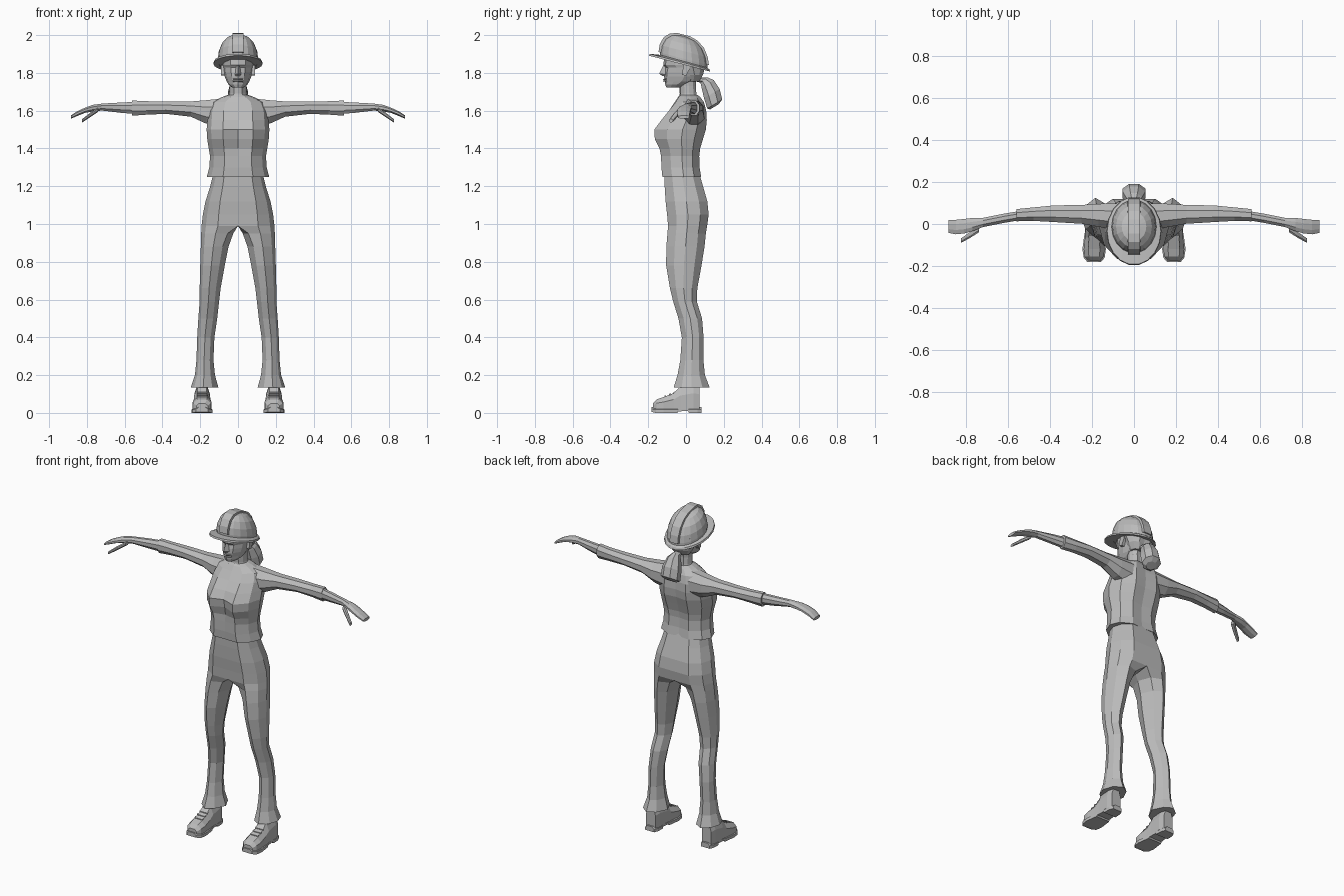
import bpy, bmesh, math
from mathutils import Vector

grey = bpy.data.materials.new("plain grey")
grey.diffuse_color = (0.5, 0.5, 0.5, 1)


def loft(name, rings, mirror=False, caps=True, closed=False):
    """Skin a list of equal-length point rings; optionally mirror over x."""
    bm = bmesh.new()
    vs = [[bm.verts.new(p) for p in r] for r in rings]
    n = len(vs[0])
    pairs = list(zip(vs, vs[1:])) + ([(vs[-1], vs[0])] if closed else [])
    for a, b in pairs:
        for i in range(n):
            j = (i + 1) % n
            bm.faces.new((a[i], a[j], b[j], b[i]))
    if caps and not closed:
        bm.faces.new(vs[0])
        bm.faces.new(vs[-1])
    bmesh.ops.recalc_face_normals(bm, faces=bm.faces)
    # drop inner walls lying on the symmetry plane
    if mirror:
        inner = [f for f in bm.faces if all(abs(v.co.x) < 1e-4 for v in f.verts)]
        bmesh.ops.delete(bm, geom=inner, context='FACES')
    me = bpy.data.meshes.new(name)
    bm.to_mesh(me)
    bm.free()
    me.materials.append(grey)
    ob = bpy.data.objects.new(name, me)
    bpy.context.collection.objects.link(ob)
    if mirror:
        m = ob.modifiers.new("mirror", 'MIRROR')
        m.use_clip = True
        m.merge_threshold = 0.0005
    return ob


def body_ring(z, w, yc, yf, yb):
    """Symmetric 12-point section: centre front, bust/cheek front, back."""
    d = yb - yf
    half = [(0.48 * w, yf), (0.86 * w, yf + 0.25 * d), (w, yf + 0.55 * d),
            (0.85 * w, yb - 0.18 * d), (0.45 * w, yb)]
    return ([(0, yc, z)] + [(x, y, z) for x, y in half] + [(0, yb - 0.03 * d, z)]
            + [(-x, y, z) for x, y in reversed(half)])


def limb_ring(x, y0, y1, z0, z1):
    """Octagonal section across the x axis."""
    cy, cz, ry, rz = (y0 + y1) / 2, (z0 + z1) / 2, (y1 - y0) / 2, (z1 - z0) / 2
    return [(x, cy + ry * math.cos(a) * 1.05, cz + rz * math.sin(a) * 1.05)
            for a in [math.pi * (i + 0.5) / 4 for i in range(8)]]


def leg_ring(z, xi, xo, yf, yb, k):
    """Half-pelvis section (k = 0) turning into a round leg (k = 1)."""
    w, d, ym = xo - xi, yb - yf, (yf + yb) / 2
    pts = [(xi + .22 * k * w, yf + .15 * k * d), (xi + .55 * w, yf),
           (xi + .88 * w, yf + .22 * d), (xo, ym), (xi + .88 * w, yb - .2 * d),
           (xi + .55 * w, yb), (xi + .22 * k * w, yb - .15 * k * d), (xi, ym)]
    return [(x, y, z) for x, y in pts]


# shirt body
loft("shirt", [body_ring(*r) for r in [
    (1.25, .165, -.125, -.125, .08), (1.30, .152, -.128, -.13, .072),
    (1.36, .148, -.128, -.132, .07), (1.40, .155, -.122, -.14, .075),
    (1.45, .163, -.13, -.165, .09), (1.50, .166, -.14, -.168, .105),
    (1.55, .162, -.125, -.13, .11), (1.60, .158, -.09, -.09, .107),
    (1.645, .14, -.06, -.055, .095), (1.672, .085, -.042, -.038, .075),
    (1.684, .052, -.034, -.026, .06)]])

# sleeves, forearms with hands, thumbs
loft("sleeve", [limb_ring(*r) for r in [
    (.08, -.03, .10, 1.51, 1.667), (.17, -.015, .098, 1.53, 1.657),
    (.25, 0, .092, 1.567, 1.65), (.38, .008, .09, 1.582, 1.65),
    (.48, .014, .08, 1.578, 1.651), (.56, .012, .072, 1.572, 1.655)]], True)
loft("forearm_and_hand", [limb_ring(*r) for r in [
    (.53, .02, .065, 1.58, 1.648), (.62, .005, .05, 1.588, 1.644),
    (.72, -.015, .03, 1.60, 1.638), (.77, -.035, .03, 1.595, 1.631),
    (.81, -.046, .025, 1.588, 1.616), (.85, -.05, .021, 1.572, 1.598),
    (.885, -.043, .02, 1.557, 1.575)]], True)
loft("thumb", [limb_ring(*r) for r in [
    (.74, -.04, -.005, 1.593, 1.617), (.78, -.066, -.037, 1.567, 1.592),
    (.825, -.09, -.068, 1.537, 1.556)]], True)

# flared trousers
loft("trousers", [leg_ring(*r) for r in [
    (1.27, 0, .13, -.115, .07, 0), (1.20, 0, .147, -.113, .09, 0),
    (1.12, 0, .172, -.108, .113, 0), (1.05, 0, .186, -.10, .12, 0),
    (.99, 0, .193, -.095, .112, 0), (.95, .025, .195, -.098, .105, .8),
    (.88, .05, .197, -.104, .098, 1), (.78, .07, .2, -.105, .082, 1),
    (.66, .092, .203, -.085, .06, 1), (.59, .10, .203, -.068, .057, 1),
    (.50, .11, .21, -.04, .085, 1), (.40, .125, .216, -.022, .093, 1),
    (.28, .13, .22, -.03, .092, 1), (.20, .122, .228, -.045, .10, 1),
    (.135, .104, .25, -.065, .125, 1)]], True)


# shoes: sections along y
def shoe_ring(y, hw, z0, z1, cx=.19):
    m = z0 + .6 * (z1 - z0)
    return [(cx - hw, y, z0), (cx + hw, y, z0), (cx + hw, y, m),
            (cx + .55 * hw, y, z1), (cx - .55 * hw, y, z1), (cx - hw, y, m)]


loft("shoe_upper", [shoe_ring(*r) for r in [
    (.072, .032, .02, .15), (.04, .04, .02, .16), (-.03, .042, .02, .14),
    (-.065, .044, .02, .105), (-.12, .05, .02, .083), (-.155, .046, .02, .072),
    (-.175, .03, .02, .05)]], True)
loft("shoe_sole", [shoe_ring(*r) for r in [
    (.083, .03, 0, .03), (.06, .04, 0, .03), (.015, .042, 0, .03),
    (.01, .04, .01, .03), (-.04, .044, .008, .03), (-.045, .046, 0, .03),
    (-.12, .056, 0, .03), (-.16, .05, 0, .03), (-.182, .032, .005, .03)]], True)
for i, (y, z) in enumerate([(-.06, .112), (-.085, .102), (-.11, .092)]):
    loft(f"shoe_lace_{i + 1}", [
        [(x, y + a, z + b) for a, b in [(-.005, -.012), (.005, -.008),
                                        (.005, .002), (-.005, -.002)]]
        for x in (.163, .217)], True)

# neck and head
loft("neck", [body_ring(*r) for r in [
    (1.65, .058, -.04, -.035, .065), (1.69, .046, -.033, -.028, .055),
    (1.73, .045, -.035, -.03, .052), (1.77, .047, -.045, -.04, .055)]])
loft("head", [body_ring(*r) for r in [
    (1.722, .03, -.103, -.098, -.03), (1.738, .05, -.11, -.10, .0),
    (1.755, .06, -.112, -.10, .04), (1.78, .07, -.116, -.102, .065),
    (1.805, .076, -.115, -.10, .08), (1.828, .08, -.11, -.095, .086),
    (1.842, .083, -.12, -.108, .09), (1.885, .085, -.115, -.105, .09)]])
loft("nose", [[(-.008, -.11, 1.84), (.008, -.11, 1.84), (0, -.12, 1.84)],
              [(-.019, -.105, 1.79), (.019, -.105, 1.79), (0, -.142, 1.796)],
              [(-.014, -.105, 1.782), (.014, -.105, 1.782), (0, -.125, 1.783)]])
loft("lips", [[(x, y, z) for y, z in [(-.10, 1.772), (-.1 - p, 1.768),
                                      (-.1 - p + .004, 1.762), (-.1 - p, 1.756),
                                      (-.10, 1.75)]]
              for x, p in [(-.026, .008), (0, .022), (.026, .008)]])
loft("ear", [[(x, y, z) for y, z in [(-.02, 1.79), (0, 1.785), (.022, 1.825),
                                     (.012, 1.845), (-.015, 1.84)]]
             for x in (.07, .09)], True)

# hair under the helmet and ponytail
loft("hair", [body_ring(*r) for r in [
    (1.755, .05, .0, .0, .07), (1.79, .076, -.01, -.01, .09),
    (1.83, .089, -.03, -.04, .10), (1.87, .092, -.05, -.06, .1)]])


def tail_ring(y, z, w, t, dy, dz):
    """Octagon around (y, z); dy, dz is the in-plane thickness direction."""
    d = Vector((0, dy, dz)).normalized()
    return [Vector((0, y, z)) + Vector((w * math.cos(a), 0, 0)) + d * (t * math.sin(a))
            for a in [math.pi * (i + .5) / 4 for i in range(8)]]


loft("ponytail", [tail_ring(*r) for r in [
    (.07, 1.765, .022, .02, 1, .7), (.095, 1.762, .024, .025, 1, .8),
    (.115, 1.74, .042, .042, 1, .7), (.137, 1.69, .058, .052, 1, .6),
    (.152, 1.635, .06, .05, 1, .6), (.15, 1.62, .035, .028, 1, .6)]])


# hard hat, tilted back
def hat_point(x, y, h):
    return (x, y, 1.847 - .26 * y + h)


def hat_ring(cy, rx, ry, h, n=18):
    return [hat_point(rx * math.cos(a), cy + ry * math.sin(a), h)
            for a in [2 * math.pi * i / n for i in range(n)]]


dome = [(1, -.005), (1, .025), (.95, .065), (.80, .105), (.55, .133), (.25, .145)]
loft("helmet_dome", [hat_ring(-.012, .107 * s, .127 * s, h) for s, h in dome])
loft("helmet_brim", [hat_ring(-.012, .10, .12, .014), hat_ring(-.034, .128, .16, .004),
                     hat_ring(-.034, .131, .164, -.007), hat_ring(-.012, .10, .12, -.007)],
     closed=True)

# raised ridge over the crown
side = [(s * .127, h) for s, h in dome[1:]]
path = [(-r, h) for r, h in side] + [(r, h) for r, h in reversed(side)]
loft("helmet_ridge", [
    [hat_point(x, -.012 + r * k, h * g) for x, k, g in
     [(-.032, .85, .85), (-.028, 1.05, 1.05), (.028, 1.05, 1.05), (.032, .85, .85)]]
    for r, h in path])
